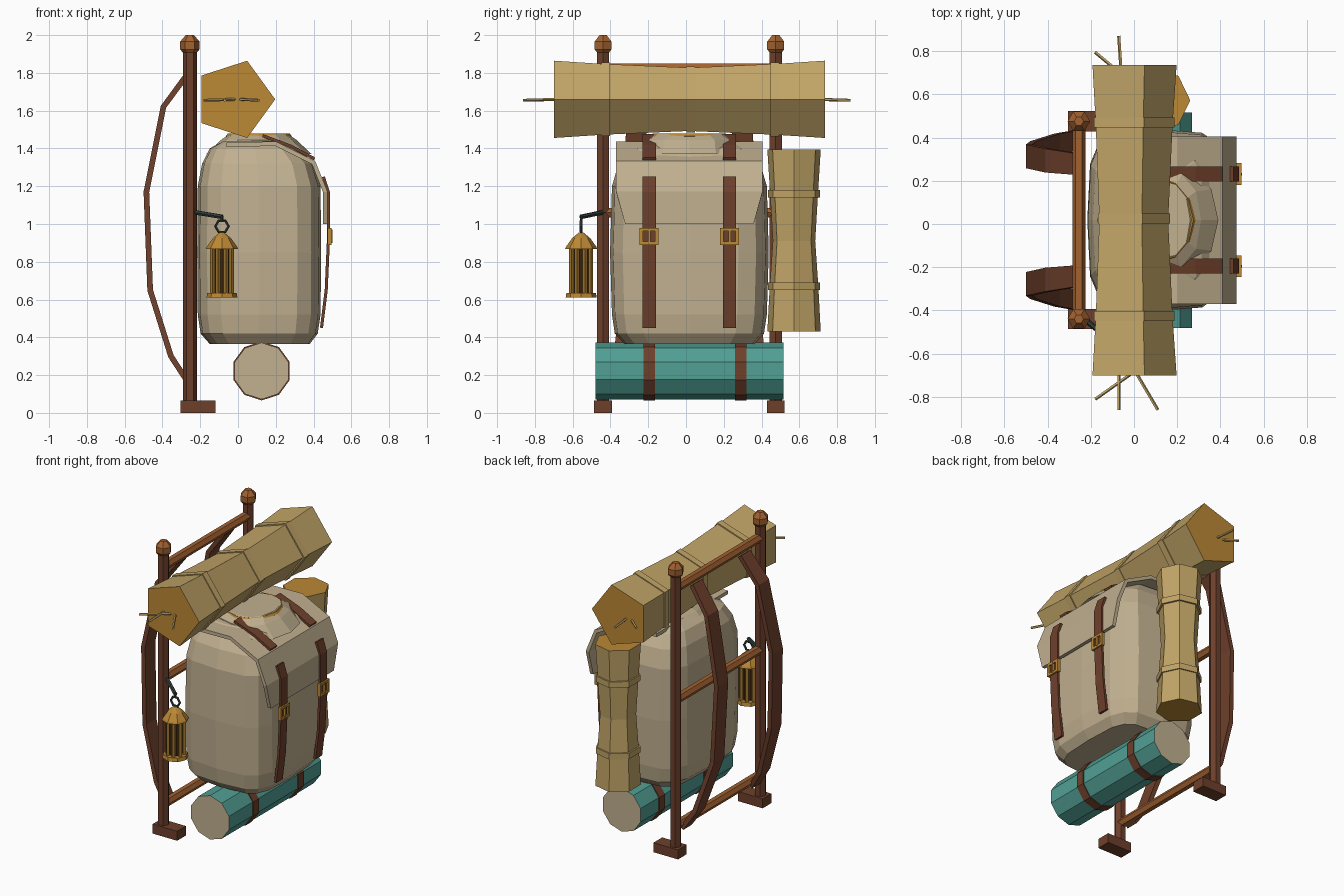
import bpy, bmesh, math
from mathutils import Vector, Matrix

if "Cube" in bpy.data.objects:
    bpy.data.objects.remove(bpy.data.objects["Cube"])

CY = 0.018  # left/right middle of the pack


def material(name, r, g, b):
    m = bpy.data.materials.new(name)
    m.diffuse_color = tuple((c / 255) ** 2.2 for c in (r, g, b)) + (1,)
    m.use_nodes = True
    m.node_tree.nodes["Principled BSDF"].inputs["Base Color"].default_value = m.diffuse_color
    return m


WOOD = material("dark_wood", 110, 66, 47)
BAR = material("light_wood", 160, 98, 52)
CANVAS = material("canvas", 192, 175, 143)
TAN = material("tan_cloth", 192, 163, 103)
OCHRE = material("ochre", 186, 135, 56)
TEAL = material("teal_cloth", 82, 158, 147)
METAL = material("dark_metal", 54, 66, 62)
BRASS = material("brass", 165, 122, 50)
DARK = material("dark_brown", 78, 52, 26)


def finish(name, bm, *mats):
    bmesh.ops.recalc_face_normals(bm, faces=bm.faces)
    me = bpy.data.meshes.new(name)
    bm.to_mesh(me)
    bm.free()
    for m in mats:
        me.materials.append(m)
    ob = bpy.data.objects.new(name, me)
    bpy.context.collection.objects.link(ob)
    return ob


def loft(name, rings, mat, cap=None, closed=False):
    """Skin a list of point rings; caps may use a second material."""
    bm = bmesh.new()
    vs = [[bm.verts.new(p) for p in r] for r in rings]
    n = len(vs[0])
    pairs = list(zip(vs, vs[1:] + vs[:1])) if closed else list(zip(vs, vs[1:]))
    for a, b in pairs:
        for i in range(n):
            j = (i + 1) % n
            bm.faces.new((a[i], a[j], b[j], b[i]))
    if not closed:
        for r in (vs[0], vs[-1]):
            bm.faces.new(r).material_index = 1 if cap else 0
    return finish(name, bm, mat, *([cap] if cap else []))


def box(name, x0, x1, y0, y1, z0, z1, mat):
    ring = lambda z: [(x0, y0, z), (x1, y0, z), (x1, y1, z), (x0, y1, z)]
    return loft(name, [ring(z0), ring(z1)], mat)


def turned(name, centre, axis, prof, n, mat, cap=None, start=0.0):
    """Polygonal solid along 'y' or 'z'; prof holds (position, radius)."""
    rings = []
    for t, r in prof:
        ring = []
        for i in range(n):
            a = start + math.tau * i / n
            u, v = r * math.cos(a), r * math.sin(a)
            ring.append((centre[0] + u, t, centre[1] + v) if axis == 'y'
                        else (centre[0] + u, centre[1] + v, t))
        rings.append(ring)
    return loft(name, rings, mat, cap)


def rod(name, a, b, r, n, mat):
    a, b = Vector(a), Vector(b)
    q = (b - a).to_track_quat('Z', 'Y')
    c = [q @ Vector((r * math.cos(math.tau * i / n), r * math.sin(math.tau * i / n), 0)) for i in range(n)]
    return loft(name, [[a + p for p in c], [b + p for p in c]], mat)


def ribbon(name, path, thick, mat):
    """Band along xz path; path holds (x, z, y centre, width)."""
    rings = []
    for i, (x, z, y, w) in enumerate(path):
        p, q = path[max(i - 1, 0)], path[min(i + 1, len(path) - 1)]
        d = Vector((q[0] - p[0], q[1] - p[1])).normalized() * thick / 2
        nx, nz = -d.y, d.x
        rings.append([(x + nx, y - w / 2, z + nz), (x + nx, y + w / 2, z + nz),
                      (x - nx, y + w / 2, z - nz), (x - nx, y - w / 2, z - nz)])
    return loft(name, rings, mat)


def oval(cx, hx, hy, z, n=16, e=0.5):
    """Rounded-rectangle ring."""
    f = lambda t: math.copysign(abs(t) ** e, t) if abs(t) > 1e-6 else 0
    return [(cx + hx * f(math.cos(math.tau * i / n)), CY + hy * f(math.sin(math.tau * i / n)), z)
            for i in range(n)]


def torus(name, place, rx, ry, r, n, mat):
    rings = []
    for i in range(n):
        a = math.tau * i / n
        rings.append([place @ Vector(((rx + r * math.cos(b)) * math.cos(a),
                                      (ry + r * math.cos(b)) * math.sin(a), r * math.sin(b)))
                      for b in (k * math.tau / 5 for k in range(5))])
    return loft(name, rings, mat, closed=True)


# carrying frame: posts, knobs, feet, shoulder straps
for s, side in ((-1, "left"), (1, "right")):
    y = CY + s * 0.457
    turned(side + "_post", (-0.255, y), 'z', [(0.05, 0.037), (1.92, 0.037)], 6, WOOD)
    turned(side + "_knob", (-0.255, y), 'z',
           [(1.9, 0.03), (1.925, 0.052), (1.965, 0.052), (2.0, 0.022)], 6, BAR)
    box(side + "_foot", -0.305, -0.12, y - 0.047, y + 0.047, 0, 0.065, WOOD)
    ribbon(side + "_shoulder_strap",
           [(x, z, CY + s * o, w) for x, z, o, w in
            ((-0.27, 1.79, 0.26, 0.10), (-0.395, 1.62, 0.275, 0.11), (-0.485, 1.17, 0.295, 0.11),
             (-0.465, 0.65, 0.31, 0.11), (-0.355, 0.30, 0.35, 0.10), (-0.27, 0.17, 0.37, 0.09))],
           0.03, WOOD)
for label, z in (("lower", 0.2), ("middle", 1.06), ("upper", 1.825)):
    rod(label + "_crossbar", (-0.255, -0.44, z), (-0.255, 0.475, z), 0.03, 6, BAR)

# pack body
loft("pack_body", [oval(*r) for r in (
    (0.115, 0.265, 0.345, 0.365), (0.112, 0.31, 0.395, 0.42), (0.112, 0.325, 0.41, 0.52),
    (0.112, 0.328, 0.42, 0.85), (0.112, 0.325, 0.41, 1.2), (0.105, 0.295, 0.375, 1.32),
    (0.085, 0.235, 0.32, 1.40), (0.07, 0.15, 0.26, 1.44))], CANVAS)

# flap over the top and front
ribbon("flap", [(-0.06, 1.42, CY, 0.77), (0.2, 1.425, CY, 0.775), (0.40, 1.325, CY, 0.775),
                (0.462, 1.17, CY, 0.775), (0.462, 1.0, CY, 0.68)], 0.024, CANVAS)

# rounded lid with cord
loft("lid", [oval(0.11, hx, hy, z, 12, 0.85) for hx, hy, z in
             ((0.28, 0.255, 1.37), (0.20, 0.24, 1.445), (0.15, 0.18, 1.48))], CANVAS)
torus("lid_cord", Matrix.Translation((0.11, CY, 1.465)), 0.16, 0.19, 0.014, 12, OCHRE)

# front straps and buckles
for s, side in ((-1, "left"), (1, "right")):
    y = CY + s * 0.213
    ribbon(side + "_flap_strap", [(0.13, 1.468, y, 0.07), (0.28, 1.412, y, 0.07),
                                  (0.405, 1.345, y, 0.07)], 0.016, WOOD)
    ribbon(side + "_front_strap", [(0.452, 1.25, y, 0.07), (0.478, 1.17, y, 0.07), (0.478, 0.9, y, 0.07),
                                   (0.467, 0.65, y, 0.07), (0.442, 0.45, y, 0.07)], 0.016, WOOD)
    for t in (-1, 1):
        box(side + "_buckle_rail", 0.474, 0.496, y - 0.05, y + 0.05,
            0.935 + t * 0.036 - 0.009, 0.935 + t * 0.036 + 0.009, OCHRE)
        box(side + "_buckle_side", 0.474, 0.496, y + t * 0.041 - 0.009, y + t * 0.041 + 0.009,
            0.9, 0.97, OCHRE)
    box(side + "_buckle_pin", 0.474, 0.5, y - 0.006, y + 0.006, 0.9, 0.97, OCHRE)

# bundle lying across the top, with ties and twigs
turned("top_bundle", (-0.018, 1.66), 'y',
       [(-0.70, 0.215), (-0.44, 0.197), (0.018, 0.176), (0.47, 0.197), (0.735, 0.215)], 5, TAN, OCHRE)
for y, r in ((-0.425, 0.205), (0.025, 0.184), (0.47, 0.206)):
    turned("bundle_tie", (-0.018, 1.66), 'y', [(y - 0.023, r), (y + 0.023, r)], 5, TAN)
for x0, y0, x1, y1 in ((-0.01, -0.69, -0.18, -0.81), (-0.07, -0.69, -0.07, -0.86), (0.01, -0.69, 0.11, -0.86),
                       (-0.06, 0.72, -0.07, 0.87), (-0.09, 0.72, -0.18, 0.795)):
    rod("twig", (x0, y0, 1.66), (x1, y1, 1.655), 0.008, 5, TAN)

# upright bundle at the side
SIDE = (0.115, 0.572)
turned("side_bundle", SIDE, 'z', [(0.43, 0.145), (0.67, 0.132), (0.91, 0.115), (1.16, 0.13), (1.395, 0.145)],
       7, TAN, OCHRE)
for z in (0.67, 1.16):
    turned("side_bundle_tie", SIDE, 'z', [(z - 0.02, 0.142), (z + 0.02, 0.142)], 7, TAN)

# bedroll underneath
TILT = math.radians(18)
turned("bedroll", (0.125, 0.222), 'y', [(-0.48, 0.15), (0.515, 0.15)], 10, TEAL, CANVAS, TILT)
for y in (-0.195, 0.29):
    turned("bedroll_strap", (0.125, 0.222), 'y', [(y - 0.03, 0.156), (y + 0.03, 0.156)], 10, WOOD, None, TILT)

# hanging lantern
LX, LY = -0.085, -0.555
turned("lantern_base", (LX, LY), 'z', [(0.61, 0.082), (0.635, 0.078)], 8, OCHRE)
turned("lantern_core", (LX, LY), 'z', [(0.63, 0.045), (0.88, 0.045)], 8, DARK)
for i in range(8):
    a = math.tau * (i + 0.5) / 8
    x, y = LX + 0.055 * math.cos(a), LY + 0.055 * math.sin(a)
    rod("lantern_bar", (x, y, 0.63), (x, y, 0.88), 0.013, 4, BRASS)
turned("lantern_roof", (LX, LY), 'z', [(0.868, 0.085), (0.88, 0.08), (0.925, 0.048), (0.955, 0.012)], 8, OCHRE)
torus("lantern_ring", Matrix.Translation((LX, LY, 0.988)) @ Matrix.Rotation(math.pi / 2, 4, 'X'),
      0.034, 0.034, 0.008, 6, METAL)
rod("lantern_hook", (-0.23, -0.44, 1.062), (LX, LY, 1.038), 0.013, 6, METAL)
rod("lantern_hook_tip", (LX, LY, 1.045), (LX, LY, 1.015), 0.008, 6, METAL)
